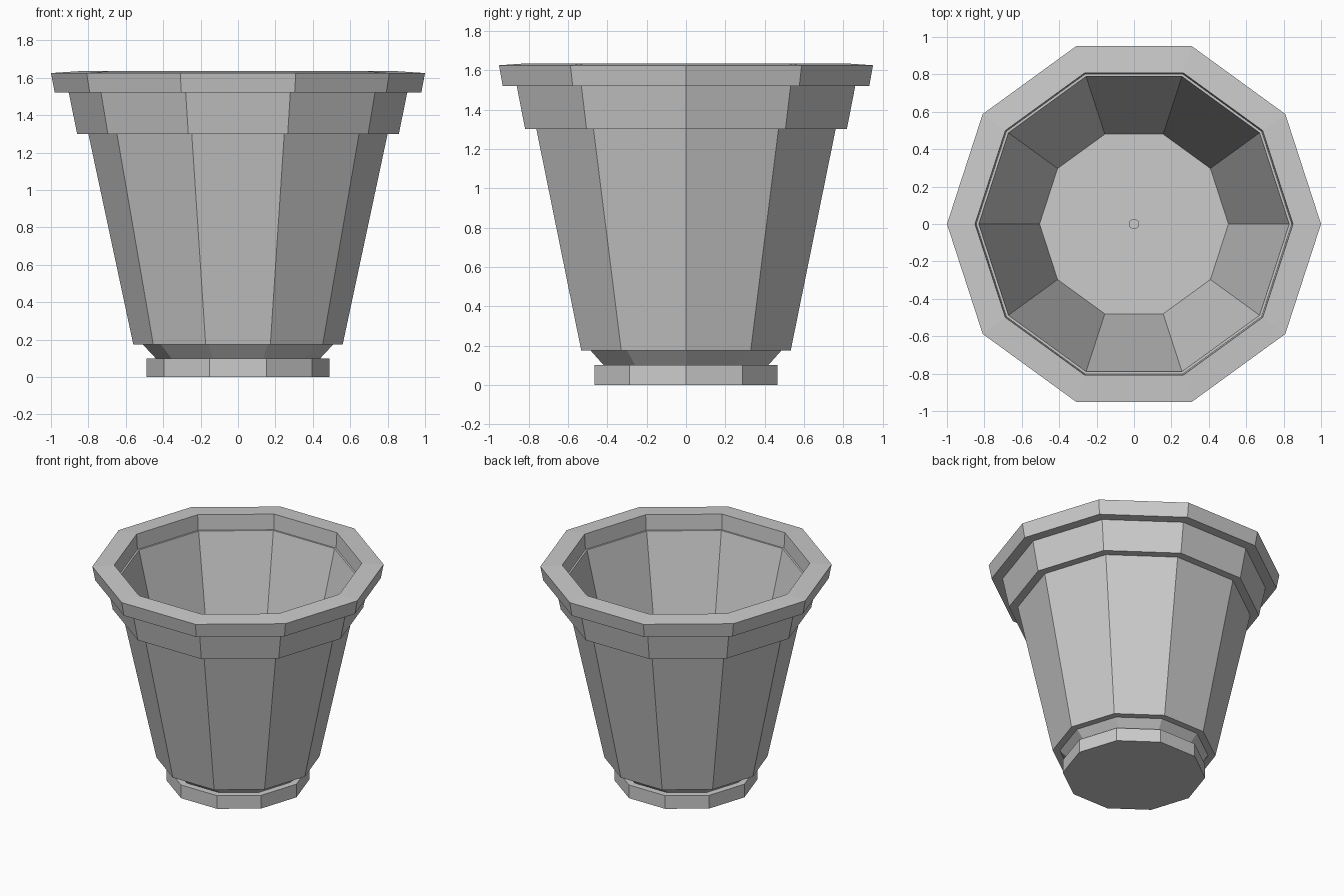
import bpy
import bmesh
from math import cos, sin, pi

if "Cube" in bpy.data.objects:
    bpy.data.objects.remove(bpy.data.objects["Cube"])

SIDES = 10


def lathe(name, profile):
    """Revolve (radius, z) points into a ten-sided solid; both ends are capped."""
    bm = bmesh.new()
    rings = [[bm.verts.new((r * cos(2 * pi * i / SIDES), r * sin(2 * pi * i / SIDES), z))
              for i in range(SIDES)] for r, z in profile]
    for a, b in zip(rings, rings[1:]):
        for i in range(SIDES):
            j = (i + 1) % SIDES
            bm.faces.new((a[i], a[j], b[j], b[i]))
    bm.faces.new(rings[0][::-1])
    bm.faces.new(rings[-1])
    bmesh.ops.recalc_face_normals(bm, faces=bm.faces)
    mesh = bpy.data.meshes.new(name)
    bm.to_mesh(mesh)
    bm.free()
    obj = bpy.data.objects.new(name, mesh)
    bpy.context.collection.objects.link(obj)
    return obj


# One continuous faceted shell from the foot, over the rim, to the inner floor
lathe("flower_pot", [
    (0.49, 0.0), (0.49, 0.10),                    # foot
    (0.44, 0.10), (0.51, 0.175),                  # flared neck
    (0.56, 0.175), (0.80, 1.30),                  # tapered body
    (0.86, 1.30), (0.905, 1.52),                  # collar band
    (0.98, 1.52), (1.0, 1.625), (0.85, 1.635),    # rim
    (0.843, 1.52), (0.83, 1.52),                  # inner ledge
    (0.505, 0.19),                                # inner wall
    (0.025, 0.19), (0.025, 0.17),                 # drain dimple in the floor
])
